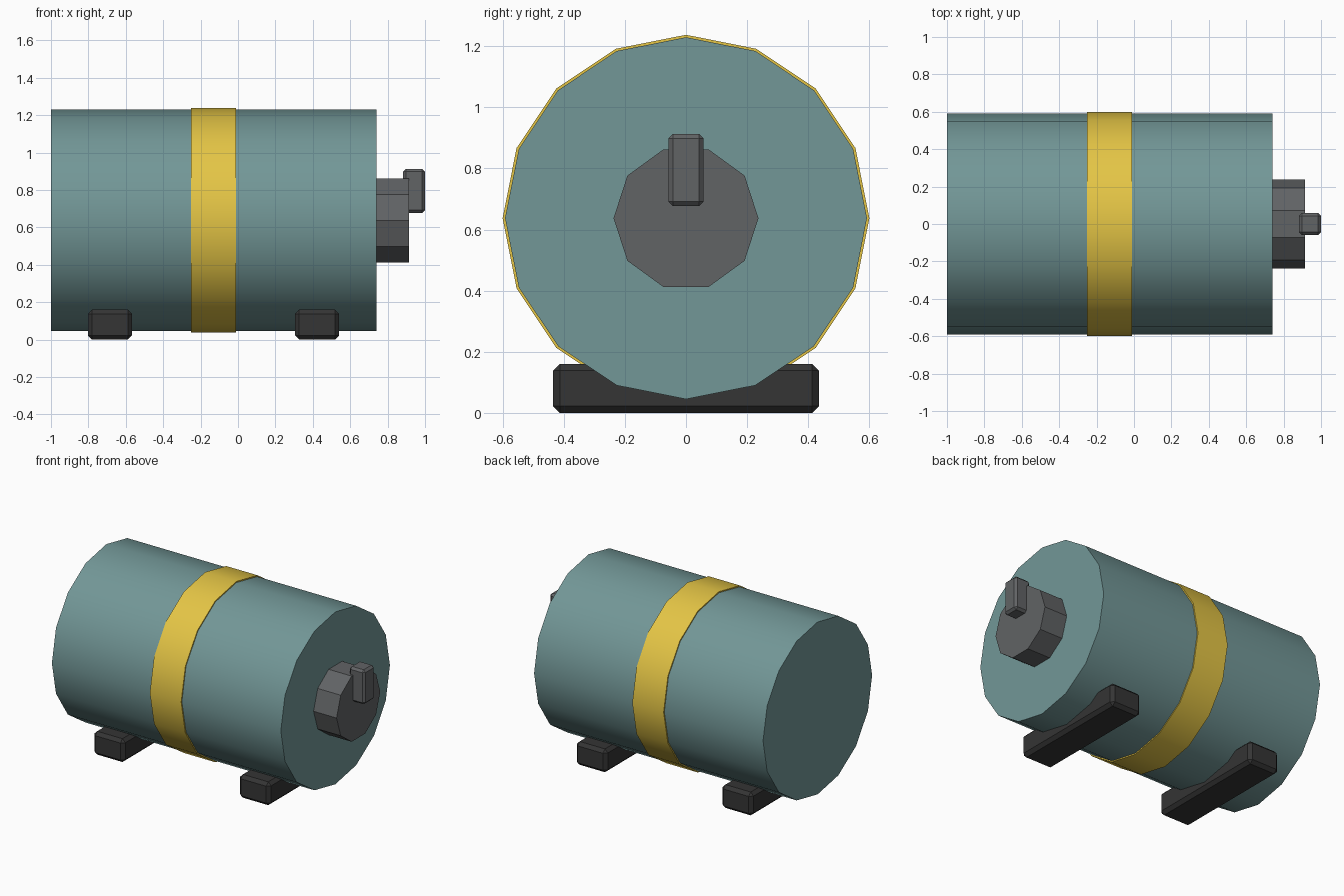
import bpy
from math import radians

if "Cube" in bpy.data.objects:
    bpy.data.objects.remove(bpy.data.objects["Cube"])

AXIS_Z = 0.637  # height of the tank's axis


def material(name, rgb):
    m = bpy.data.materials.new(name)
    m.diffuse_color = (*rgb, 1)
    m.use_nodes = True
    m.node_tree.nodes["Principled BSDF"].inputs["Base Color"].default_value = m.diffuse_color
    return m


TEAL = material("teal_paint", (0.17, 0.31, 0.31))
YELLOW = material("yellow_paint", (0.78, 0.56, 0.06))
DARK = material("dark_rubber", (0.035, 0.035, 0.035))
STEEL = material("dark_steel", (0.12, 0.125, 0.13))


def drum(name, x0, x1, radius, sides, mat, smooth=False):
    """Cylinder lying along x on the tank axis."""
    bpy.ops.mesh.primitive_cylinder_add(
        vertices=sides, radius=radius, depth=x1 - x0,
        location=((x0 + x1) / 2, 0, AXIS_Z), rotation=(0, radians(90), 0))
    ob = bpy.context.object
    ob.name = name
    ob.data.materials.append(mat)
    if smooth:
        bpy.ops.object.shade_smooth_by_angle(angle=radians(30))
    return ob


def block(name, centre, size, bevel, mat):
    """Box with chamfered edges."""
    bpy.ops.mesh.primitive_cube_add(size=1, location=centre)
    ob = bpy.context.object
    ob.name = name
    ob.scale = size
    bpy.ops.object.transform_apply(location=False, rotation=False, scale=True)
    mod = ob.modifiers.new("chamfer", 'BEVEL')
    mod.width = bevel
    mod.segments = 1
    ob.data.materials.append(mat)
    return ob


# Tank and painted band
drum("tank_body", -1.0, 0.74, 0.592, 16, TEAL, smooth=True)
drum("tank_band", -0.25, -0.012, 0.60, 16, YELLOW, smooth=True)

# Valve on the right end, with its lever
drum("valve_hub", 0.73, 0.915, 0.237, 10, STEEL)
block("valve_lever", (0.941, 0, 0.795), (0.118, 0.116, 0.236), 0.015, STEEL)

# Cross feet
for name, x in (("left_foot", -0.685), ("right_foot", 0.423)):
    block(name, (x, 0, 0.08), (0.236, 0.87, 0.16), 0.022, DARK)
